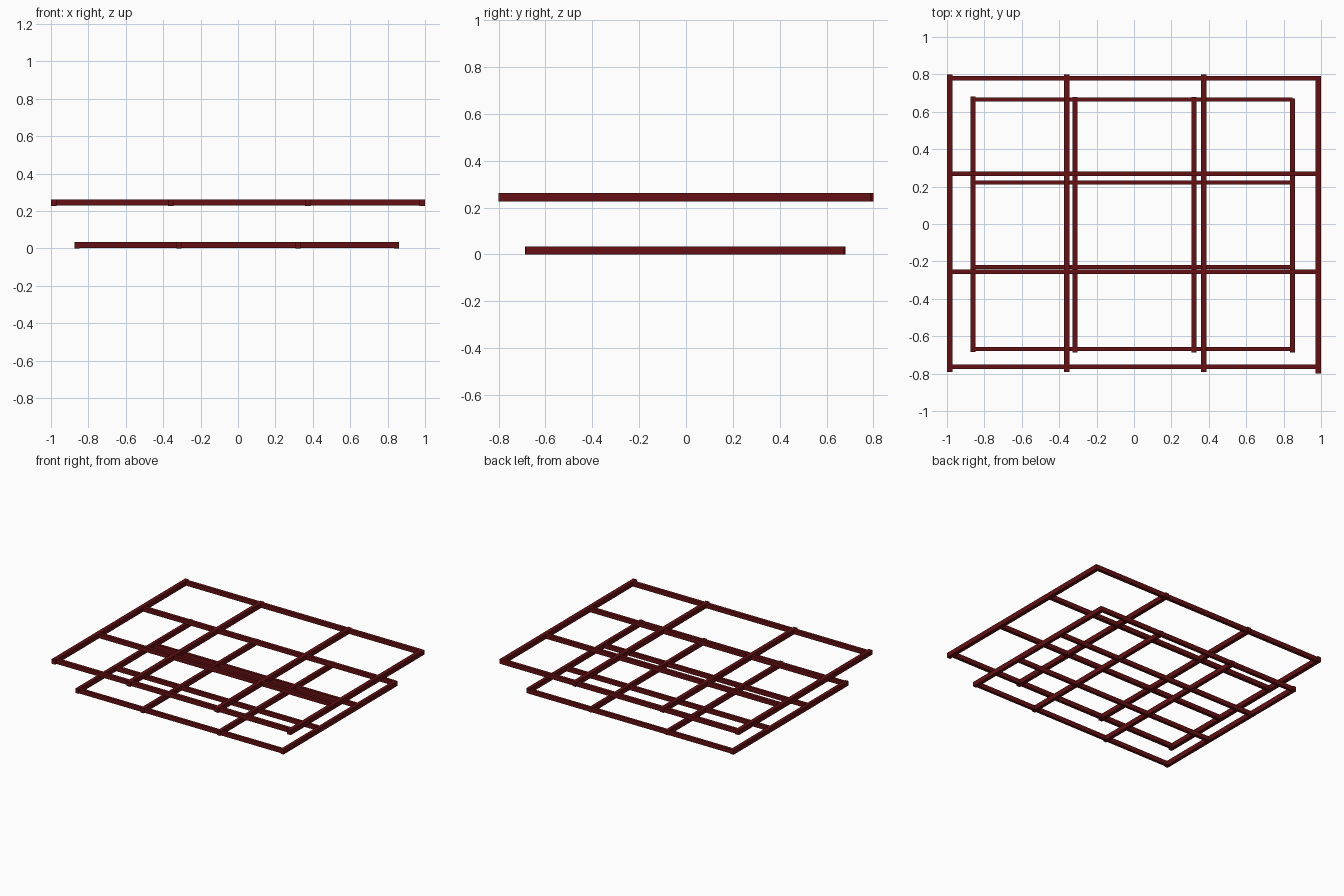
import bpy

if "Cube" in bpy.data.objects:
    bpy.data.objects.remove(bpy.data.objects["Cube"])

red = bpy.data.materials.new("dark red")
red.diffuse_color = (0.125, 0.005, 0.006, 1)
red.use_nodes = True
red.node_tree.nodes["Principled BSDF"].inputs["Base Color"].default_value = red.diffuse_color


def bar(name, x0, x1, y0, y1, z0, z1):
    # one square-edged bar given by its bounds
    bpy.ops.mesh.primitive_cube_add(size=1, location=((x0 + x1) / 2, (y0 + y1) / 2, (z0 + z1) / 2))
    ob = bpy.context.object
    ob.name = name
    ob.scale = (x1 - x0, y1 - y0, z1 - z0)
    bpy.ops.object.transform_apply(location=False, rotation=False, scale=True)
    ob.data.materials.append(red)


def grid(name, xs, spans, ys, x_span, z0, z1, wx, wy):
    # bars running front to back
    for i, (x, (a, b)) in enumerate(zip(xs, spans)):
        bar(f"{name}_long_bar_{i + 1}", x - wx / 2, x + wx / 2, a, b, z0, z1)
    # bars running side to side, slightly lower so the crossings stay clean
    for i, y in enumerate(ys):
        bar(f"{name}_cross_bar_{i + 1}", *x_span, y - wy / 2, y + wy / 2, z0 + 0.001, z1 - 0.001)


# large upper grid
grid("upper", (-0.985, -0.36, 0.373, 0.985),
     ((-0.79, 0.80), (-0.79, 0.80), (-0.79, 0.80), (-0.80, 0.79)),
     (-0.764, -0.256, 0.268, 0.78), (-0.985, 0.985), 0.227, 0.262, 0.03, 0.025)

# smaller lower grid
grid("lower", (-0.861, -0.316, 0.321, 0.847),
     ((-0.685, 0.682), (-0.688, 0.68), (-0.688, 0.68), (-0.686, 0.672)),
     (-0.669, -0.229, 0.222, 0.666), (-0.861, 0.847), 0.0, 0.035, 0.026, 0.021)
